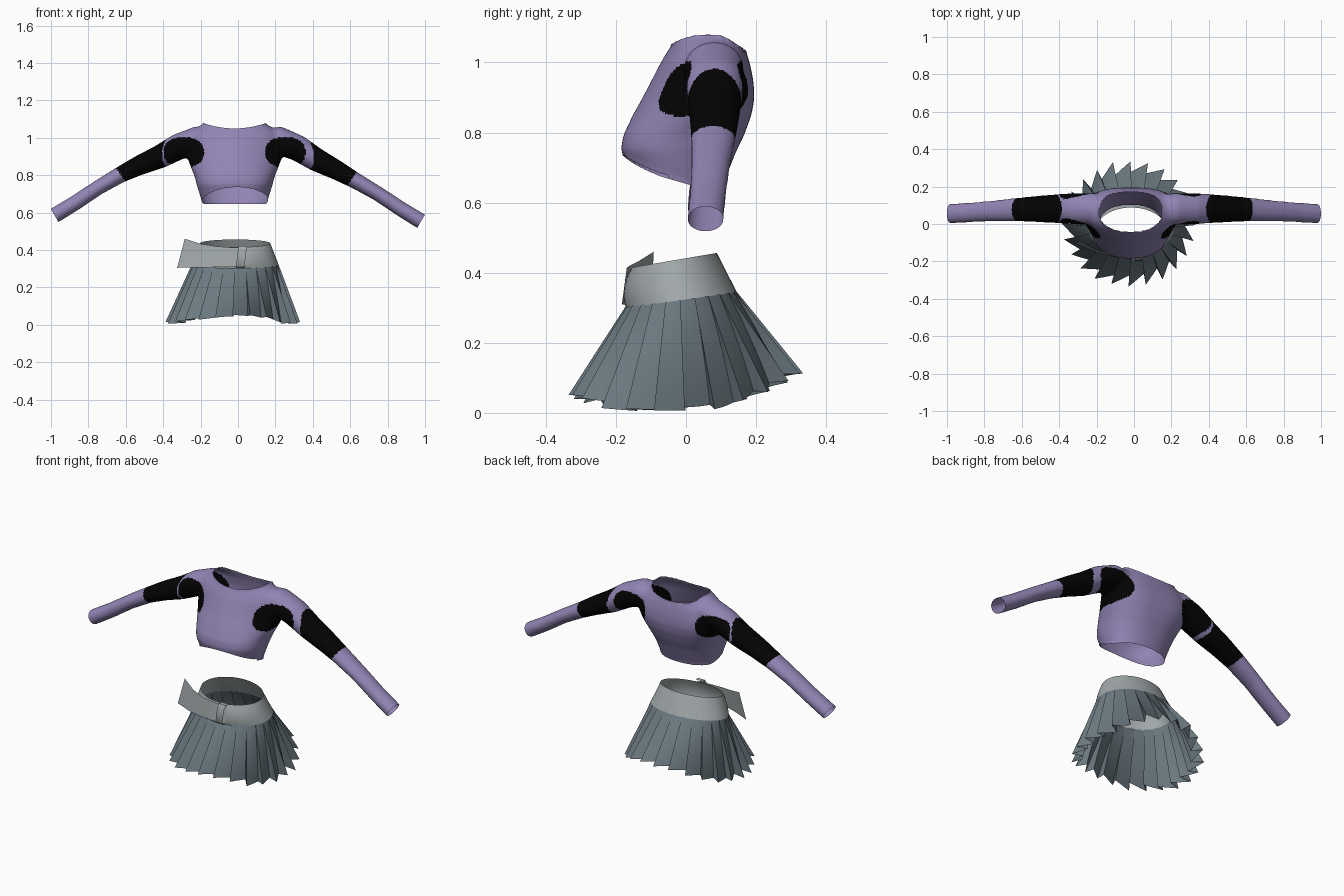
import bpy, bmesh, math, random
from mathutils import Vector

if "Cube" in bpy.data.objects:
    bpy.data.objects.remove(bpy.data.objects["Cube"])

random.seed(4)
TAU = math.tau


def material(name, rgb):
    m = bpy.data.materials.new(name)
    m.diffuse_color = (*rgb, 1)
    m.use_nodes = True
    m.node_tree.nodes["Principled BSDF"].inputs["Base Color"].default_value = m.diffuse_color
    return m


PURPLE = material("purple knit", (0.285, 0.232, 0.455))
BLACK = material("black patch", (0.001, 0.001, 0.001))
SLATE = material("slate pleats", (0.15, 0.195, 0.22))
GREY = material("grey belt", (0.36, 0.395, 0.405))


def loft(bm, rings, closed=True, caps=False):
    """Skin a list of equal-length point rings."""
    rows = [[bm.verts.new(p) for p in r] for r in rings]
    n = len(rows[0])
    for a, b in zip(rows, rows[1:]):
        for i in range(n if closed else n - 1):
            j = (i + 1) % n
            bm.faces.new((a[i], a[j], b[j], b[i]))
    if caps:
        bm.faces.new(rows[0])
        bm.faces.new(rows[-1])


def finish(name, bm, mat, angle=40):
    bmesh.ops.recalc_face_normals(bm, faces=bm.faces[:])
    me = bpy.data.meshes.new(name)
    bm.to_mesh(me)
    bm.free()
    me.materials.append(mat)
    ob = bpy.data.objects.new(name, me)
    bpy.context.collection.objects.link(ob)
    bpy.ops.object.select_all(action='DESELECT')
    ob.select_set(True)
    bpy.context.view_layer.objects.active = ob
    bpy.ops.object.shade_smooth_by_angle(angle=math.radians(angle))
    return ob


def spow(v, e):
    return math.copysign(abs(v) ** e, v)


# ---------- cropped top: torso and sleeves merged by voxel remesh ----------
CX = -0.018
TORSO = [  # z, half width, front y, back y, front exponent, back exponent
    (0.58, 0.165, -0.12, 0.08, 0.85, 0.9), (0.62, 0.168, -0.125, 0.09, 0.85, 0.9),
    (0.66, 0.175, -0.14, 0.108, 0.85, 0.9), (0.70, 0.188, -0.165, 0.125, 0.85, 0.9),
    (0.75, 0.203, -0.186, 0.145, 0.85, 0.85), (0.79, 0.213, -0.18, 0.165, 0.9, 0.8),
    (0.85, 0.237, -0.152, 0.187, 1.05, 0.75), (0.90, 0.255, -0.124, 0.196, 1.15, 0.72),
    (0.95, 0.26, -0.098, 0.192, 1.15, 0.72), (1.0, 0.25, -0.072, 0.182, 1.05, 0.8),
    (1.03, 0.232, -0.054, 0.172, 1.0, 0.9), (1.05, 0.208, -0.04, 0.165, 0.95, 0.95),
    (1.08, 0.16, -0.032, 0.158, 0.95, 0.95), (1.13, 0.15, -0.03, 0.155, 0.95, 0.95)]
SLEEVE = [  # x, z, half height, half depth, y
    (0.10, 0.985, 0.06, 0.075, 0.08), (0.22, 0.985, 0.076, 0.085, 0.08),
    (0.32, 0.945, 0.070, 0.084, 0.082), (0.42, 0.882, 0.063, 0.077, 0.082),
    (0.53, 0.826, 0.053, 0.070, 0.08), (0.63, 0.77, 0.044, 0.063, 0.077),
    (0.75, 0.70, 0.040, 0.056, 0.07), (0.87, 0.62, 0.041, 0.053, 0.062),
    (0.975, 0.556, 0.042, 0.053, 0.056), (1.04, 0.516, 0.042, 0.053, 0.053)]


def lift(x, side):          # the left sleeve is held slightly higher
    return 0.032 * min(1, max(0, (x - 0.25) / 0.35)) if side < 0 else 0


bm = bmesh.new()
rings = []
for z, hw, yf, yb, ef, eb in TORSO:
    ring = []
    for i in range(48):
        c, s = math.cos(TAU * i / 48), math.sin(TAU * i / 48)
        e = eb if s > 0 else ef
        ring.append((CX + hw * spow(c, e),
                     (yf + yb) / 2 + (yb - yf) / 2 * spow(s, e), z))
    rings.append(ring)
loft(bm, rings, caps=True)
for side in (1, -1):
    pts = [Vector((side * x, y, z + lift(x, side))) for x, z, _, _, y in SLEEVE]
    rings = []
    for k, (x, z, rp, ry, y) in enumerate(SLEEVE):
        d = pts[min(k + 1, len(pts) - 1)] - pts[max(k - 1, 0)]
        n = Vector((-d.z, 0, d.x)).normalized()
        rings.append([pts[k] + n * rp * math.cos(TAU * i / 28)
                      + Vector((0, ry * math.sin(TAU * i / 28), 0)) for i in range(28)])
    loft(bm, rings, caps=True)
top = finish("cropped_top", bm, PURPLE)
mod = top.modifiers.new("merge", 'REMESH')
mod.mode = 'VOXEL'
mod.voxel_size = 0.008
mod = top.modifiers.new("soften", 'SMOOTH')
mod.factor = 0.5
mod.iterations = 20
deps = bpy.context.evaluated_depsgraph_get()
merged = bpy.data.meshes.new_from_object(top.evaluated_get(deps))
bpy.data.objects.remove(top)
bm = bmesh.new()
bm.from_mesh(merged)


def neck_z(c):
    back = 0.018 * min(1, max(0, (c.y - 0.1) / 0.05))
    return 1.05 + 0.023 * ((c.x - CX) / 0.15) ** 2 - back


def hem_z(c):
    front = max(0, 0.03 - c.y)
    return 0.645 + 0.29 * front + (0.03 * max(0, 1 - (c.x / 0.19) ** 2) if c.y < -0.05 else 0)


# open the neck and the hem, then snap their rims to clean curves
for fn, test in ((neck_z, lambda c: abs(c.x - CX) < 0.2 and c.z > neck_z(c)),
                 (hem_z, lambda c: abs(c.x) < 0.26 and c.z < hem_z(c))):
    bmesh.ops.delete(bm, geom=[v for v in bm.verts if test(v.co)], context='VERTS')
    for v in bm.verts:
        if v.is_boundary and abs(v.co.z - fn(v.co)) < 0.03:
            v.co.z = fn(v.co)
# open the cuffs
for side, x, z in ((1, 0.978, 0.552), (-1, 0.98, 0.584)):
    bmesh.ops.bisect_plane(bm, geom=bm.verts[:] + bm.edges[:] + bm.faces[:],
                           plane_co=(side * x, 0, z), plane_no=(side * 0.86, 0, -0.5),
                           clear_outer=True)
# black patches around the armpits and upper arms
for f in bm.faces:
    c = f.calc_center_median()
    x = abs(c.x)
    pit = (abs(abs(c.x - CX) - 0.271) / 0.108) ** 2.4 + (abs(c.z - 0.923) / 0.08) ** 2.4 < 1
    arm = x > 0.385 + 4 * (c.y - 0.08) ** 2 and 0.8 * x - 0.57 * c.z < 0.043
    f.material_index = 1 if pit or arm else 0
top = finish("cropped_top", bm, PURPLE, 80)
top.data.materials.append(BLACK)

# ---------- waistband ----------
SX = -0.015


def waist(a, t):
    """Point on the waistband: angle a, t = 0 at the bottom, 1 at the top."""
    hw = 0.232 + (0.188 - 0.232) * t
    yf = -0.172 + 0.017 * t - 0.05 * t * (1 - t)
    yb = 0.145 + (0.088 - 0.145) * t
    y = (yf + yb) / 2 + (yb - yf) / 2 * math.sin(a)
    z0, z1 = 0.30 + 0.14 * (y + 0.17), 0.415 + 0.17 * (y + 0.155)
    return Vector((SX + hw * math.cos(a), y, z0 + (z1 - z0) * t))


bm = bmesh.new()
loft(bm, [[waist(TAU * i / 56, t / 5) for i in range(56)] for t in range(6)])
finish("waistband", bm, GREY)

# ---------- loose belt end sticking out at the front left ----------
TOPS = [(0.04, -0.164, 0.412), (-0.04, -0.169, 0.414), (-0.12, -0.161, 0.42),
        (-0.20, -0.135, 0.433), (-0.285, -0.092, 0.46)]
LOWS = [(0.04, -0.180, 0.31), (-0.04, -0.183, 0.31), (-0.13, -0.172, 0.308),
        (-0.22, -0.146, 0.306), (-0.325, -0.10, 0.305)]
bm = bmesh.new()
loft(bm, [LOWS, TOPS], closed=False)
finish("belt_end", bm, GREY)

# ---------- belt loop ----------
bm = bmesh.new()
prof = [(-0.158, 0.422), (-0.182, 0.422), (-0.194, 0.40), (-0.198, 0.36),
        (-0.196, 0.325), (-0.188, 0.308), (-0.17, 0.305)]
loft(bm, [[(x + 0.12 * (z - 0.36), y, z) for y, z in prof] for x in (-0.005, 0.04)], closed=False)
finish("belt_loop", bm, GREY)

# ---------- knife-pleated skirt ----------
PLEATS = 24
cols = []                   # angle, depth (0 valley, 1 tip), hem offset
for k in range(PLEATS):
    dz, dr = random.uniform(-0.008, 0.01), random.uniform(-0.015, 0.015)
    for off, depth in ((0.0, 0.0), (0.35, 0.25), (0.72, 0.6), (1.06, 1.0)):
        cols.append((-TAU * (k + off) / PLEATS, depth, dz, dr))
bm = bmesh.new()
rings = []
for s in range(9):
    t = s / 8
    ring = []
    for a, depth, dz, dr in cols:
        p = waist(a, 0.03)
        sn, cs = math.sin(a), math.cos(a)
        hem = Vector((-0.024 + 0.360 * cs, 0.337 * sn,
                      0.010 + dz + (0.10 * sn ** 2 if sn > 0 else 0.04 * sn ** 4)))
        q = p.lerp(hem, t)
        mid = Vector((-0.02, -0.01, q.z))
        scale = 1 - (0.02 + 0.16 * t ** 0.8) * (1 - depth) + dr * t
        ring.append(mid + (q - mid) * scale)
    rings.append(ring)
loft(bm, rings)
finish("pleated_skirt", bm, SLATE, 30)
